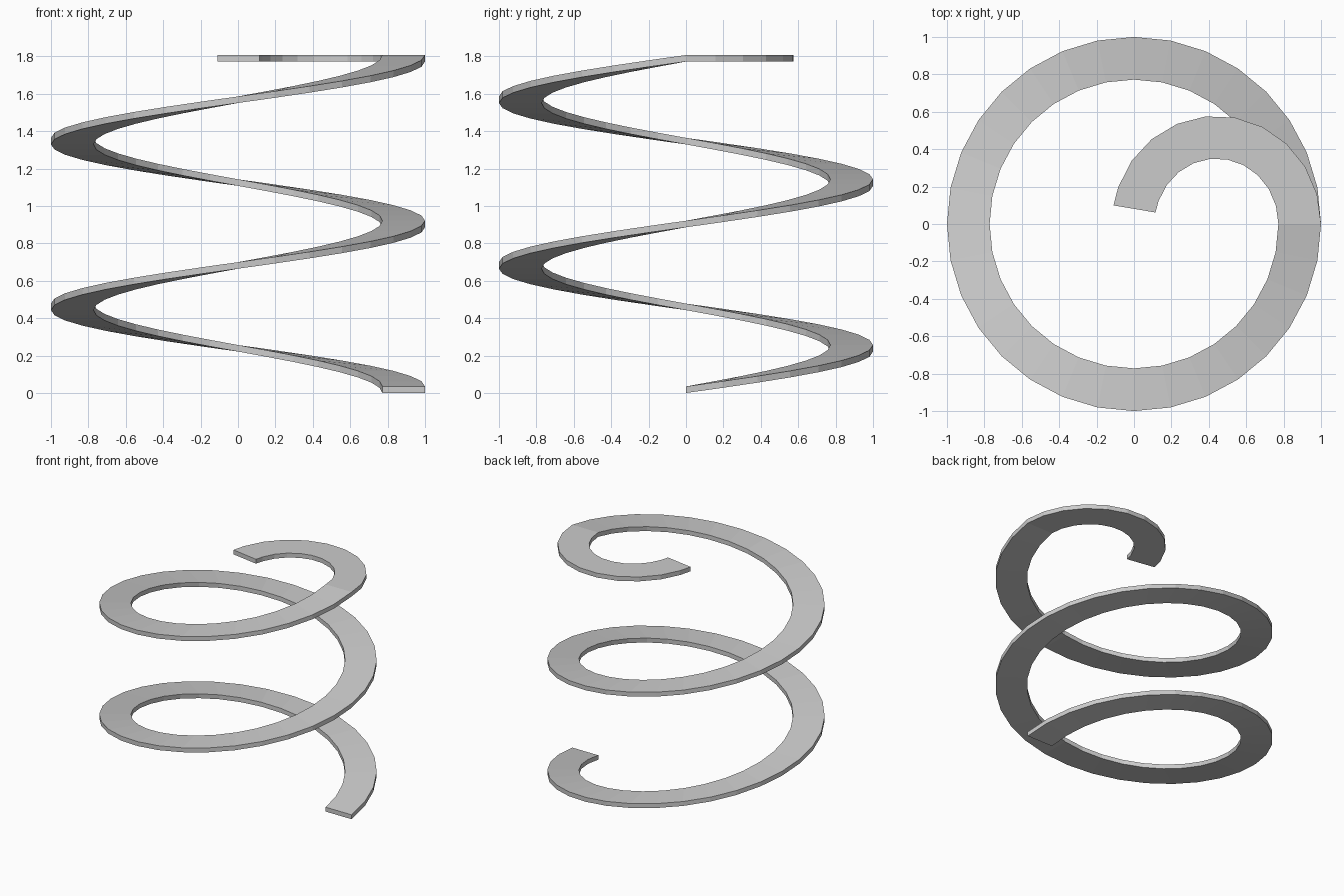
import bpy, bmesh
from math import cos, sin, radians, tau, hypot

if "Cube" in bpy.data.objects:
    bpy.data.objects.remove(bpy.data.objects["Cube"])

THICK, PITCH = 0.035, 0.886
INNER, OUTER = 0.772, 1.0
SEG, TURNS = 32, 2
stations = []  # (inner xy, outer xy, bottom z)

# Rising helix, two full turns
for i in range(SEG * TURNS + 1):
    a = tau * i / SEG
    c, s = cos(a), sin(a)
    stations.append(((INNER * c, INNER * s), (OUTER * c, OUTER * s), PITCH * i / SEG))

# Flat hook curling in to the centre at the top
A, B, CX, HALF = 0.445, 0.464, 0.441, (OUTER - INNER) / 2
for deg in list(range(16, 161, 16)) + [170]:
    t = radians(deg)
    x, y = CX + A * cos(t), B * sin(t)
    nx, ny = B * cos(t), A * sin(t)
    n = hypot(nx, ny)
    nx, ny = nx / n * HALF, ny / n * HALF
    stations.append(((x - nx, y - ny), (x + nx, y + ny), PITCH * TURNS))

# Sweep the rectangular section along the stations
bm = bmesh.new()
rings = []
for inner, outer, z in stations:
    rings.append([bm.verts.new((*p, h)) for p, h in
                  ((inner, z), (outer, z), (outer, z + THICK), (inner, z + THICK))])
for r0, r1 in zip(rings, rings[1:]):
    for k in range(4):
        j = (k + 1) % 4
        bm.faces.new((r0[k], r0[j], r1[j], r1[k]))
bm.faces.new(rings[0])
bm.faces.new(rings[-1])
bmesh.ops.recalc_face_normals(bm, faces=bm.faces)

mesh = bpy.data.meshes.new("spiral_spring")
bm.to_mesh(mesh)
bm.free()
bpy.context.collection.objects.link(bpy.data.objects.new("spiral_spring", mesh))
